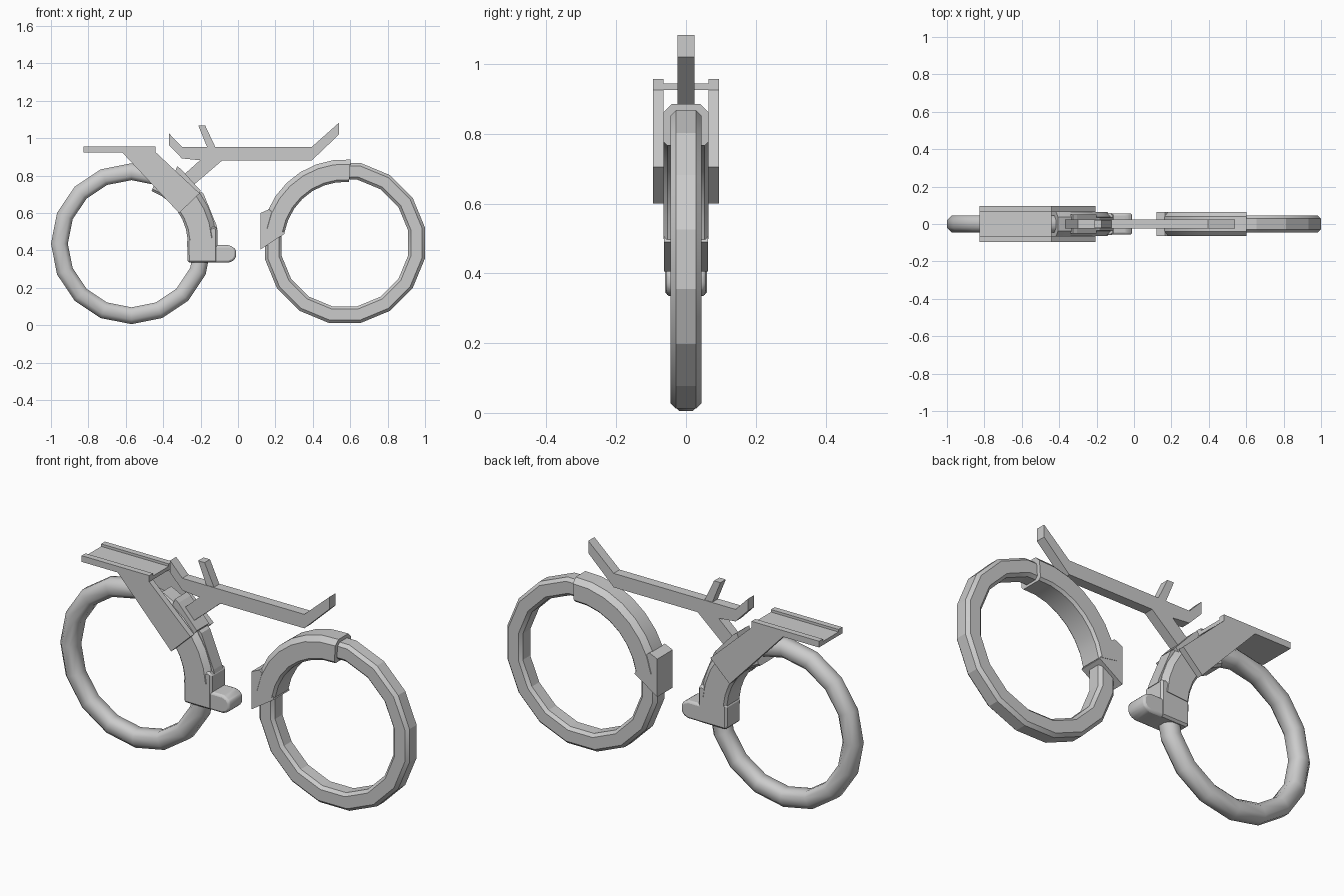
import bpy, bmesh
from math import cos, sin, radians

if "Cube" in bpy.data.objects:
    bpy.data.objects.remove(bpy.data.objects["Cube"])


def finish(bm, name, bevel=0.0, segments=2, smooth=None):
    bmesh.ops.recalc_face_normals(bm, faces=bm.faces)
    me = bpy.data.meshes.new(name)
    bm.to_mesh(me)
    bm.free()
    ob = bpy.data.objects.new(name, me)
    bpy.context.collection.objects.link(ob)
    if bevel:
        m = ob.modifiers.new("Bevel", 'BEVEL')
        m.width, m.segments = bevel, segments
    if smooth:
        bpy.ops.object.select_all(action='DESELECT')
        bpy.context.view_layer.objects.active = ob
        ob.select_set(True)
        bpy.ops.object.shade_smooth_by_angle(angle=radians(smooth))
    return ob


def prism(name, pts, y0, y1, **kw):
    """Side profile in x/z extruded between two y positions."""
    bm = bmesh.new()
    a = [bm.verts.new((x, y0, z)) for x, z in pts]
    b = [bm.verts.new((x, y1, z)) for x, z in pts]
    n = len(pts)
    bm.faces.new(a)
    bm.faces.new(b[::-1])
    for i in range(n):
        j = (i + 1) % n
        bm.faces.new((a[i], b[i], b[j], a[j]))
    return finish(bm, name, **kw)


def section(r0, r1, w, c_in, c_out):
    """Chamfered rectangle as (radius, y) points."""
    return [(r0, -w + c_in), (r0 + c_in, -w), (r1 - c_out, -w), (r1, -w + c_out),
            (r1, w - c_out), (r1 - c_out, w), (r0 + c_in, w), (r0, w - c_in)]


def sweep(name, centre, sec, a0, a1, steps, **kw):
    """Section swept about a y axis; full turns are joined, arcs are capped."""
    bm = bmesh.new()
    full = abs(a1 - a0) >= 360
    rings = []
    for i in range(steps if full else steps + 1):
        a = radians(a0 + (a1 - a0) * i / steps)
        rings.append([bm.verts.new((centre[0] + r * cos(a), y, centre[1] + r * sin(a)))
                      for r, y in sec])
    n = len(sec)
    for i in range(steps):
        p, q = rings[i], rings[(i + 1) % len(rings)]
        for k in range(n):
            m = (k + 1) % n
            bm.faces.new((p[k], p[m], q[m], q[k]))
    if not full:
        bm.faces.new(rings[0])
        bm.faces.new(rings[-1][::-1])
    return finish(bm, name, **kw)


REAR, FRONT = (-0.57, 0.436), (0.571, 0.44)

# Wheels
sweep("rear_wheel", REAR, section(0.34, 0.43, 0.045, 0.022, 0.025), 0, 360, 16, smooth=50)
sweep("front_wheel", FRONT, section(0.345, 0.436, 0.045, 0.015, 0.016),
      11.25, 371.25, 16, smooth=20)

# Fenders
sweep("front_fender", FRONT, section(0.327, 0.447, 0.065, 0.012, 0.025), 86, 170, 7, smooth=40)
sweep("rear_fender", REAR, section(0.302, 0.455, 0.063, 0.012, 0.025), 69, 4, 6, smooth=40)

# Wedge closing the lower end of the front fender
prism("front_fender_wedge", [(0.12, 0.60), (0.165, 0.62), (0.19, 0.60), (0.25, 0.49),
                             (0.12, 0.405)], -0.063, 0.063)

# Foot under the rear fender, with rounded toe
prism("foot_block", [(-0.27, 0.335), (-0.11, 0.335), (-0.11, 0.52), (-0.13, 0.53),
                     (-0.272, 0.46)], -0.06, 0.06, bevel=0.01, segments=1)
prism("foot_toe", [(-0.2, 0.335), (-0.05, 0.335), (-0.024, 0.345), (-0.01, 0.365),
                   (-0.01, 0.40), (-0.024, 0.418), (-0.05, 0.428), (-0.2, 0.428)],
      -0.057, 0.057, bevel=0.02, smooth=45)

# Straight strip on the outside of the rear fender
prism("fender_strip", [(-0.20, 0.715), (-0.185, 0.705), (-0.115, 0.535), (-0.11, 0.515),
                       (-0.15, 0.515), (-0.24, 0.67)], -0.035, 0.035)

# Rear rack: panel, edge rails and slanted side plates
prism("rack_panel", [(-0.825, 0.925), (-0.44, 0.925), (-0.44, 0.944), (-0.825, 0.944)],
      -0.066, 0.066)
for side, s in (("left", 1), ("right", -1)):
    prism("rack_rail_" + side, [(-0.825, 0.925), (-0.44, 0.925), (-0.44, 0.957),
                                (-0.825, 0.957)], s * 0.064, s * 0.095)
    prism("rack_side_" + side, [(-0.62, 0.925), (-0.44, 0.925), (-0.205, 0.705),
                                (-0.315, 0.60)], s * 0.064, s * 0.095)

# Saddle bracket between the fender and the frame stem
prism("stem_bracket", [(-0.325, 0.85), (-0.305, 0.835), (-0.20, 0.72), (-0.22, 0.695),
                       (-0.345, 0.80)], -0.05, 0.05)

# Main beam with turned-up ends, slanted stem and peg
prism("main_beam", [(-0.37, 1.027), (-0.30, 0.954), (0.395, 0.954), (0.54, 1.083),
                    (0.54, 1.02), (0.395, 0.882), (-0.20, 0.882), (-0.30, 0.892),
                    (-0.37, 0.965)], -0.025, 0.025)
prism("beam_stem", [(-0.20, 0.885), (-0.08, 0.885), (-0.235, 0.752), (-0.295, 0.80)],
      -0.025, 0.025)
prism("beam_peg", [(-0.212, 1.067), (-0.175, 1.067), (-0.115, 0.94), (-0.16, 0.94)],
      -0.022, 0.022)
